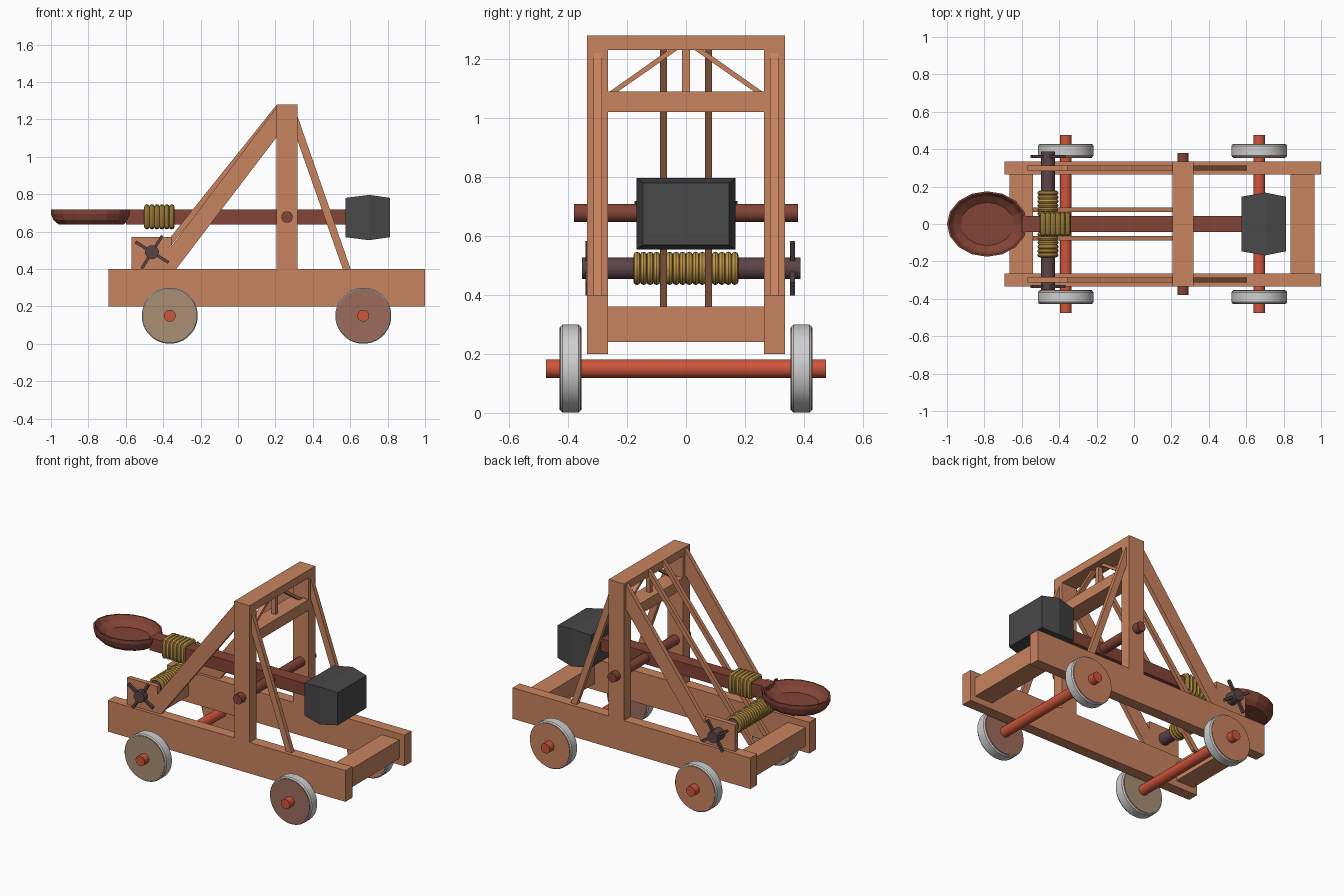
import bpy, bmesh, math
from mathutils import Vector, Matrix

if "Cube" in bpy.data.objects:
    bpy.data.objects.remove(bpy.data.objects["Cube"])


def material(name, r, g, b):
    m = bpy.data.materials.new(name)
    m.diffuse_color = (r, g, b, 1)
    m.use_nodes = True
    m.node_tree.nodes["Principled BSDF"].inputs["Base Color"].default_value = m.diffuse_color
    return m


WOOD = material("frame wood", .58, .227, .112)
TAN = material("tan wheel wood", .40, .275, .175)
BROWN = material("brown wheel wood", .337, .15, .107)
RIM = material("pale rim metal", .62, .62, .62)
RED = material("red axle", .62, .09, .042)
ARM = material("dark red wood", .223, .058, .037)
WINCH = material("winch wood", .105, .058, .061)
ROPE = material("rope", .52, .31, .065)
IRON = material("dark iron", .065, .065, .065)


def finish(name, bm, mat, smooth=False):
    bmesh.ops.recalc_face_normals(bm, faces=bm.faces)
    me = bpy.data.meshes.new(name)
    bm.to_mesh(me)
    bm.free()
    me.materials.append(mat)
    ob = bpy.data.objects.new(name, me)
    bpy.context.collection.objects.link(ob)
    if smooth:
        bpy.context.view_layer.objects.active = ob
        ob.select_set(True)
        bpy.ops.object.shade_smooth_by_angle(angle=math.radians(35))
        ob.select_set(False)
    return ob


def box(name, x, y, z, mat=WOOD):
    bm = bmesh.new()
    bmesh.ops.create_cube(bm, size=1)
    for v in bm.verts:
        v.co = [(a + b) / 2 + c * (b - a) for (a, b), c in zip((x, y, z), v.co)]
    return finish(name, bm, mat)


def loft(name, rings, mat, caps=True, close=False, smooth=False):
    """Skin a list of equal-length point rings."""
    bm = bmesh.new()
    vs = [[bm.verts.new(p) for p in r] for r in rings]
    n = len(rings[0])
    pairs = list(zip(vs, vs[1:])) + ([(vs[-1], vs[0])] if close else [])
    for a, b in pairs:
        for i in range(n):
            j = (i + 1) % n
            bm.faces.new((a[i], a[j], b[j], b[i]))
    if caps and not close:
        bm.faces.new(vs[0])
        bm.faces.new(vs[-1])
    return finish(name, bm, mat, smooth)


def plate(name, profile, y0, y1, mat=WOOD):
    return loft(name, [[(x, y, z) for x, z in profile] for y in (y0, y1)], mat)


def lathe_y(name, x, z, profile, mat, n=16, smooth=True):
    """Round part along y from (y, radius) pairs."""
    ang = [2 * math.pi * (i + .5) / n for i in range(n)]
    return loft(name, [[(x + r * math.cos(a), y, z + r * math.sin(a)) for a in ang]
                       for y, r in profile], mat, smooth=smooth)


def strut(name, p, q, w, d, mat=WOOD):
    """Square bar between two points; w is measured across the y axis direction or x."""
    p, q = Vector(p), Vector(q)
    bm = bmesh.new()
    rot = (q - p).to_track_quat('Z', 'Y').to_matrix().to_4x4()
    bmesh.ops.create_cube(bm, size=1, matrix=Matrix.Translation((p + q) / 2) @ rot
                          @ Matrix.Diagonal((w, d, (q - p).length, 1)))
    return finish(name, bm, mat)


def rope_loop(name, path, r, n=8):
    """Closed rope ring; path lists (centre, outward direction, axis)."""
    rings = []
    for c, out, axis in path:
        rings.append([c + r * (math.cos(2 * math.pi * k / n) * out
                     + math.sin(2 * math.pi * k / n) * axis) for k in range(n)])
    return loft(name, rings, ROPE, close=True, smooth=True)


# Chassis: side rails and cross beams
for s in (-1, 1):
    y = sorted((s * .265, s * .335))
    box("side_rail", (-.693, 1.0), y, (.2, .4))
    box("tower_post", (.207, .317), y, (.4, 1.28))
for x0, x1 in ((-.665, -.54), (.838, .965)):
    box("cross_beam", (x0, x1), (-.265, .265), (.24, .36))

# Tower beams and small truss
box("top_beam", (.207, .317), (-.265, .265), (1.23, 1.28))
box("lower_beam", (.207, .317), (-.265, .265), (1.02, 1.09))
box("truss_post", (.247, .277), (-.013, .013), (1.09, 1.23))
for s in (-1, 1):
    prof = [(.03, 1.23), (.06, 1.23), (.258, 1.09), (.23, 1.09)]
    loft("truss_diagonal", [[(x, s * y, z) for y, z in prof] for x in (.247, .277)], WOOD)

# Side braces, winch brackets and inner rods
for s in (-1, 1):
    y0, y1 = s * .285, s * .313
    plate("rear_brace", [(-.447, .4), (-.33, .4), (.207, 1.105), (.207, 1.265)], y0, y1)
    plate("front_brace", [(.317, 1.22), (.317, 1.09), (.56, .4), (.602, .4)], y0, y1)
    plate("winch_bracket", [(-.57, .4), (-.355, .4), (-.355, .572), (-.57, .572)],
          s * .284, s * .314)
    plate("inner_rod", [(-.545, .34), (-.505, .34), (.207, 1.235), (.207, 1.278)],
          s * .064, s * .088)

# Axles and wheels
for x, front_mat in ((-.365, TAN), (.67, BROWN)):
    lathe_y("axle", x, .15, [(-.475, .032), (.475, .032)], RED)
    for s in (-1, 1):
        lathe_y("wheel_disc", x, .15, [(s * .354, .141), (s * .429, .141)],
                front_mat if s < 0 else WOOD, 32)
        lathe_y("wheel_rim", x, .15, [(s * .3575, .140), (s * .3575, .144), (s * .365, .15),
                (s * .418, .15), (s * .4255, .144), (s * .4255, .140)], RIM, 32)

# Throwing arm, pivot and spoon bowl
box("throwing_arm", (-.6, .6), (-.042, .042), (.637, .718), ARM)
lathe_y("arm_pivot", .262, .678, [(-.38, .031), (.38, .031)], ARM, 12)
bowl = [(.80, .637), (.94, .662), (1, .695), (1, .718), (.95, .718), (.86, .69), (.66, .662)]
loft("spoon_bowl", [[(-.785 + .215 * k * math.cos(i * math.pi / 8),
                      .175 * k * math.sin(i * math.pi / 8), z) for i in range(16)]
                    for k, z in bowl], ARM)

# Counterweight with bulged middle
loft("counterweight", [[(x, a * hy, .675 + b * hz) for a, b in ((-1, -1), (1, -1), (1, 1), (-1, 1))]
                       for x, hy, hz in ((.575, .146, .105), (.70, .168, .121), (.812, .146, .105))], IRON)

# Winch drum and cross handles
WX, WZ = -.46, .49
lathe_y("winch_drum", WX, WZ, [(-.352, .037), (.388, .037)], WINCH)
for y in (-.333, .361):
    for deg in (58, 148):
        d = Vector((math.cos(math.radians(deg)), 0, math.sin(math.radians(deg)))) * .104
        c = Vector((WX, y, WZ))
        strut("winch_handle", c - d, c + d, .016, .016, WINCH)

# Rope coils on the drum
Y = Vector((0, 1, 0))
for i in range(16):
    c = Vector((WX, -.166 + i * .0221, WZ))
    path = []
    for k in range(24):
        o = Vector((math.cos(k * math.pi / 12), 0, math.sin(k * math.pi / 12)))
        path.append((c + o * .044, o, Y))
    rope_loop("drum_rope", path, .0125)

# Rope wraps on the arm, rounded-square loops
X = Vector((1, 0, 0))
for i in range(6):
    c = Vector((-.487 + i * .0266, 0, .679))
    path = []
    for q in range(4):
        for t in (0, 45, 90):
            a = math.radians(t + q * 90)
            o = Vector((0, math.cos(a), math.sin(a)))
            m = math.radians(45 + q * 90)
            corner = Vector((0, math.cos(m), math.sin(m))) * .038 * math.sqrt(2)
            path.append((c + corner + o * .015, o, X))
    rope_loop("arm_rope", path, .0145)
